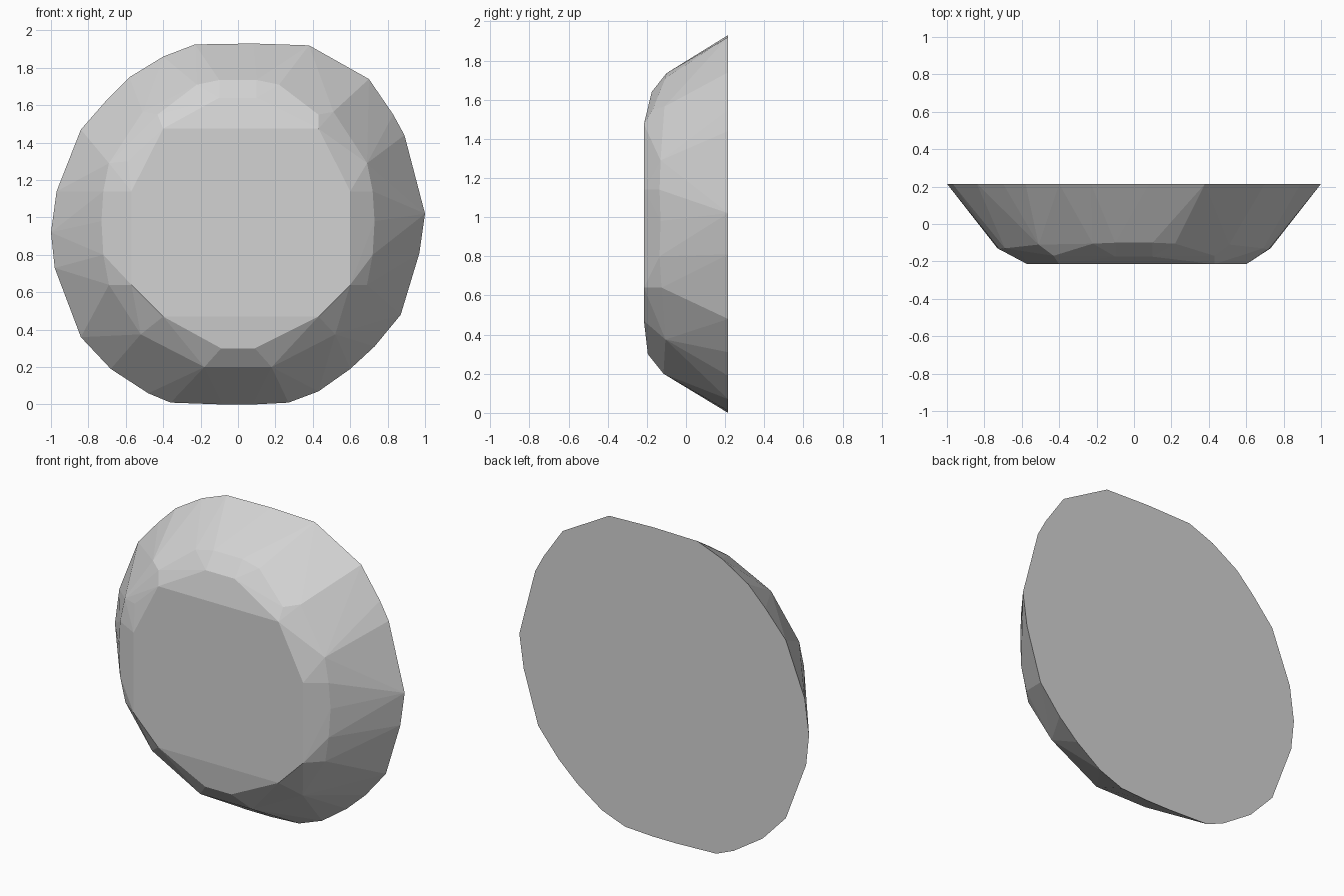
import bpy
import bmesh

# Cut outline of the flat back (x, z)
RIM = [(-0.23, 1.925), (0.08, 1.93), (0.38, 1.92), (0.70, 1.74), (0.83, 1.55),
       (0.89, 1.44), (1.0, 1.02), (0.97, 0.81), (0.87, 0.48), (0.73, 0.31),
       (0.60, 0.19), (0.43, 0.07), (0.27, 0.01), (0.08, 0.0), (-0.08, 0.0),
       (-0.36, 0.01), (-0.48, 0.06), (-0.68, 0.19), (-0.84, 0.36), (-0.98, 0.73),
       (-1.0, 0.92), (-0.97, 1.14), (-0.84, 1.47), (-0.70, 1.63), (-0.58, 1.75),
       (-0.40, 1.86)]

# Shoulder half outline (x, y, z), mirrored to the other side
SHOULDER = [(0.10, -0.10, 1.735), (0.22, -0.105, 1.71), (0.51, -0.11, 1.565),
            (0.69, -0.13, 1.29), (0.72, -0.135, 1.14), (0.73, -0.13, 0.98),
            (0.72, -0.135, 0.80), (0.69, -0.125, 0.64), (0.52, -0.105, 0.375),
            (0.26, -0.12, 0.285), (0.18, -0.115, 0.20)]

# Small bevel between the shoulder and the front face
BEVEL = [(0.10, -0.175, 1.64), (0.43, -0.17, 1.55), (0.59, -0.175, 1.30),
         (0.09, -0.195, 0.30)]

# Flat front face half outline
FRONT_Y = -0.215
FRONT = [(0.415, 1.475), (0.585, 1.14), (0.585, 0.64), (0.415, 0.47)]

points = [(x, 0.215, z) for x, z in RIM]
for side in (-1, 1):
    for x, y, z in SHOULDER + BEVEL:
        points.append((side * x, y, z))
    for x, z in FRONT:
        points.append((side * x + 0.015, FRONT_Y, z))

# Faceted dome wrapped around the outlines
bm = bmesh.new()
for p in points:
    bm.verts.new(p)
hull = bmesh.ops.convex_hull(bm, input=bm.verts[:])
loose = [v for v in bm.verts if not v.link_faces]
bmesh.ops.delete(bm, geom=loose, context='VERTS')
bmesh.ops.dissolve_limit(bm, angle_limit=0.01, verts=bm.verts[:], edges=bm.edges[:])
bmesh.ops.recalc_face_normals(bm, faces=bm.faces[:])

mesh = bpy.data.meshes.new("faceted_dome")
bm.to_mesh(mesh)
bm.free()
grey = bpy.data.materials.new("light_grey")
grey.diffuse_color = (0.65, 0.65, 0.65, 1.0)
mesh.materials.append(grey)
dome = bpy.data.objects.new("faceted_dome", mesh)
bpy.context.collection.objects.link(dome)
